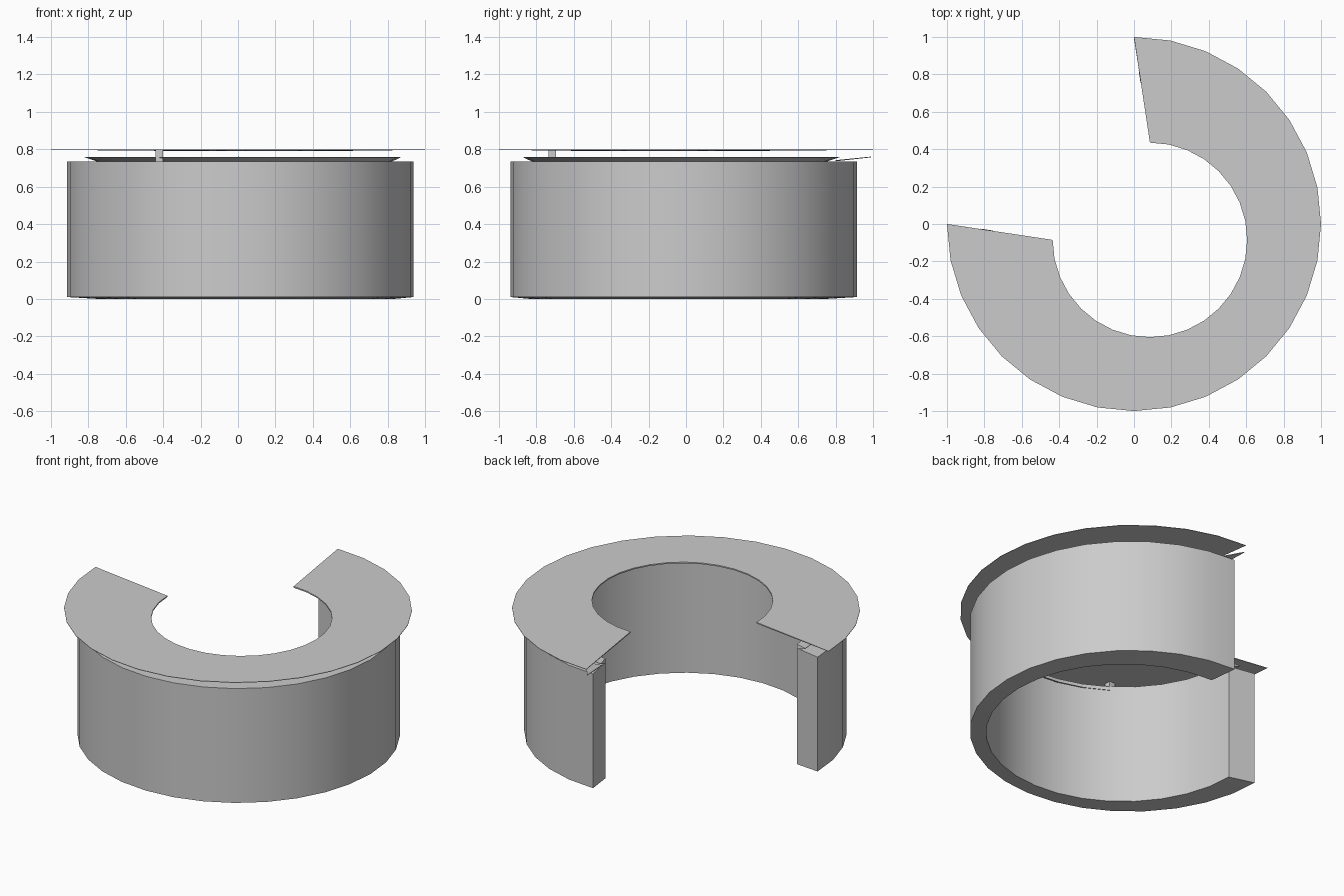
import bpy, bmesh, math
from mathutils import Vector

old = bpy.data.objects.get("Cube")
if old:
    bpy.data.objects.remove(old, do_unlink=True)

GREY = (0.6, 0.6, 0.6, 1)
mat = bpy.data.materials.new("light grey")
mat.use_nodes = True
mat.diffuse_color = GREY
mat.node_tree.nodes["Principled BSDF"].inputs["Base Color"].default_value = GREY


def finish(name, bm, smooth=True):
    bmesh.ops.recalc_face_normals(bm, faces=bm.faces)
    mesh = bpy.data.meshes.new(name)
    bm.to_mesh(mesh)
    bm.free()
    mesh.materials.append(mat)
    obj = bpy.data.objects.new(name, mesh)
    bpy.context.collection.objects.link(obj)
    if smooth:
        bpy.ops.object.select_all(action='DESELECT')
        obj.select_set(True)
        bpy.context.view_layer.objects.active = obj
        bpy.ops.object.shade_smooth_by_angle(angle=math.radians(30))
    return obj


def arc_ring(name, profile, steps=24):
    """Three-quarter ring; each profile point is (centre shift, radius, height)."""
    bm = bmesh.new()
    rows = []
    for i in range(steps + 1):
        a = math.radians(90 - 270 * i / steps)
        rows.append([bm.verts.new((c + r * math.cos(a), -c + r * math.sin(a), z))
                     for c, r, z in profile])
    n = len(profile)
    for a, b in zip(rows, rows[1:]):
        for j in range(n):
            k = (j + 1) % n
            bm.faces.new((a[j], a[k], b[k], b[j]))
    bm.faces.new(rows[0])
    bm.faces.new(rows[-1])
    return finish(name, bm)


# Curved counter body, thicker toward its open ends
arc_ring("counter_body", [(0.012, 0.927, 0.01), (0.012, 0.927, 0.735),
                          (0.043, 0.79, 0.735), (0.043, 0.79, 0)])

# Flared lip on the body
arc_ring("flared_lip", [(0.035, 0.79, 0.735), (0.025, 0.845, 0.757),
                        (0.025, 0.845, 0.76), (0.043, 0.79, 0.76)])

# Floating counter top, wider at the front
arc_ring("counter_top", [(0, 1, 0.797), (0, 1, 0.8),
                         (0.085, 0.52, 0.8), (0.085, 0.52, 0.792)])

# Small post between body and top
bm = bmesh.new()
bmesh.ops.create_cube(bm, size=1)
bmesh.ops.scale(bm, vec=Vector((0.04, 0.04, 0.062)), verts=bm.verts)
bmesh.ops.translate(bm, vec=Vector((-0.42, -0.715, 0.765)), verts=bm.verts)
finish("support_post", bm, smooth=False)

# Pointed tip of the lip at the rear end
bm = bmesh.new()
low = [bm.verts.new(p) for p in ((0.03, 0.8, 0.738), (0, 0.99, 0.757), (0.13, 0.82, 0.738))]
face = bm.faces.new(low)
top = bmesh.ops.extrude_face_region(bm, geom=[face])
bmesh.ops.translate(bm, vec=Vector((0, 0, 0.004)),
                    verts=[g for g in top["geom"] if isinstance(g, bmesh.types.BMVert)])
finish("lip_tip", bm, smooth=False)
